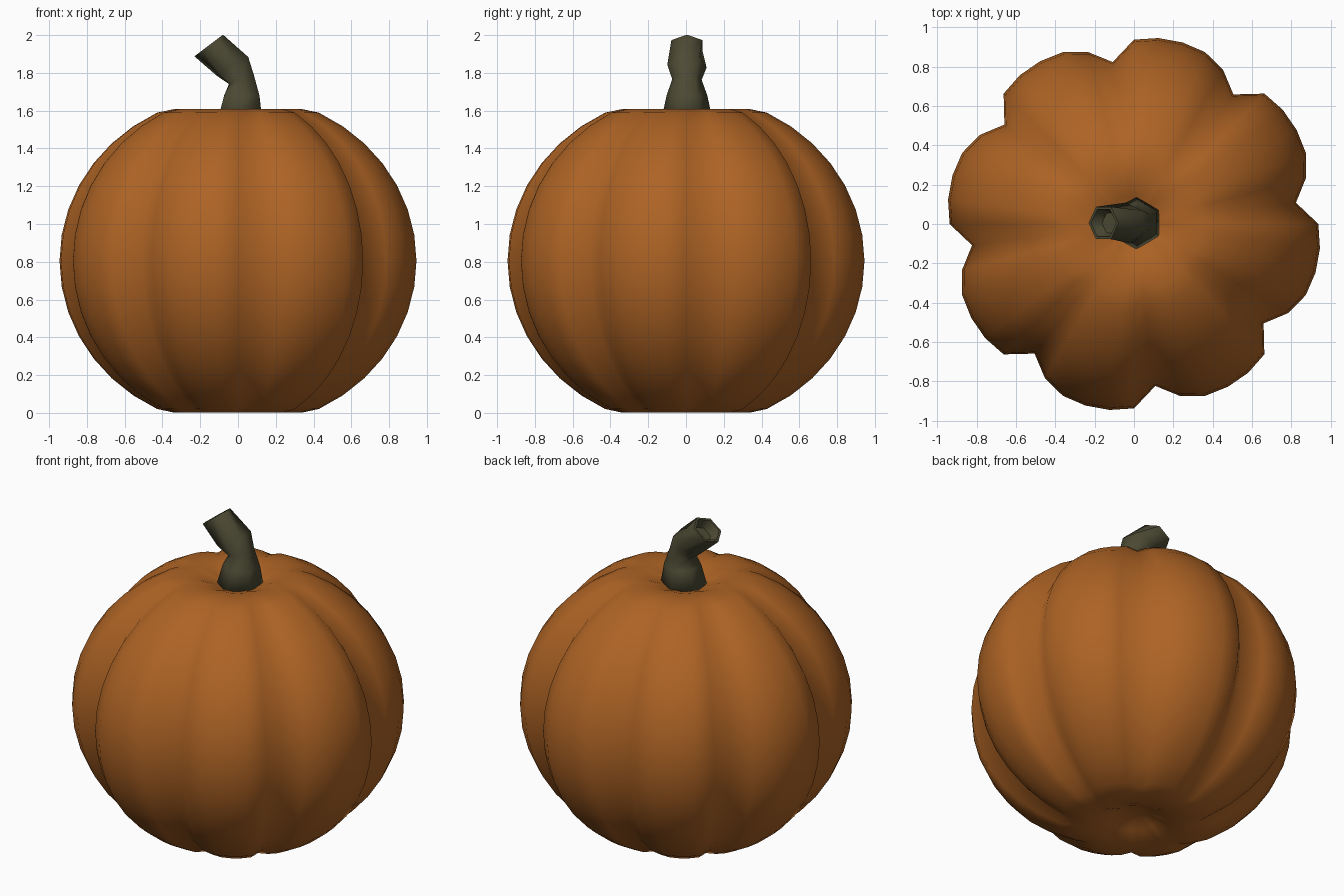
import bpy, bmesh
from math import sin, cos, radians
from mathutils import Vector

cube = bpy.data.objects.get("Cube")
if cube:
    bpy.data.objects.remove(cube, do_unlink=True)


def material(name, color):
    mat = bpy.data.materials.new(name)
    mat.use_nodes = True
    mat.diffuse_color = color
    bsdf = mat.node_tree.nodes["Principled BSDF"]
    bsdf.inputs["Base Color"].default_value = color
    bsdf.inputs["Roughness"].default_value = 0.8
    return mat


def bridge(bm, a, b):
    n = len(a)
    return [bm.faces.new((a[i], a[(i + 1) % n], b[(i + 1) % n], b[i])) for i in range(n)]


def finish(bm, name, mat):
    bmesh.ops.recalc_face_normals(bm, faces=bm.faces)
    for face in bm.faces:
        face.smooth = True
    mesh = bpy.data.meshes.new(name)
    bm.to_mesh(mesh)
    bm.free()
    mesh.materials.append(mat)
    obj = bpy.data.objects.new(name, mesh)
    bpy.context.collection.objects.link(obj)
    return obj


orange = material("pumpkin_orange", (0.42, 0.125, 0.018, 1))
green = material("stem_green", (0.075, 0.07, 0.035, 1))

# Pumpkin body: ribbed rings, with a dimple at each pole
LOBES = 8
RIB = (0.83, 0.905, 0.945, 0.955, 0.953, 0.937)
SEGMENTS = LOBES * len(RIB)
MID = 0.805
upper = [(cos(radians(a)), 0.88 * sin(radians(a))) for a in range(0, 64, 9)]
upper += [(0.36, 0.803), (0.24, 0.8), (0.15, 0.77), (0.08, 0.74)]
profile = [(r, -h) for r, h in reversed(upper[1:])] + upper

bm = bmesh.new()
rings = []
for r, h in profile:
    depth = min(1, r / 0.36)          # ribs fade out near the poles
    ring = []
    for i in range(SEGMENTS):
        a = radians(7.5) + radians(360) * i / SEGMENTS
        rad = r * (0.945 + (RIB[i % len(RIB)] - 0.945) * depth)
        ring.append(bm.verts.new((rad * cos(a), rad * sin(a), MID + h)))
    rings.append(ring)
for a, b in zip(rings, rings[1:]):
    bridge(bm, a, b)
bm.faces.new(rings[0])
bm.faces.new(rings[-1])
finish(bm, "pumpkin_body", orange)

# Stem: bent six-sided tube; each ring is x, z, radius, lean and twist in degrees
STEM = [
    (0.01, 1.54, 0.138, 0, 30),
    (0.02, 1.68, 0.108, 0, 30),
    (0.018, 1.765, 0.078, 20, 34),
    (-0.03, 1.835, 0.105, 30, 38),
    (-0.155, 1.945, 0.095, 37, 60),
    (-0.155, 1.945, 0.08, 37, 60),    # hollow cut end
    (-0.115, 1.90, 0.06, 37, 60),
]
bm = bmesh.new()
rings = []
for x, z, rad, lean, twist in STEM:
    across = Vector((cos(radians(lean)), 0, sin(radians(lean))))
    side = Vector((0, 1, 0))
    ring = []
    for i in range(6):
        a = radians(60 * i + twist)
        p = Vector((x, 0.005, z)) + rad * (cos(a) * across + sin(a) * side)
        ring.append(bm.verts.new(p))
    rings.append(ring)
for a, b in zip(rings, rings[1:]):
    bridge(bm, a, b)
bm.faces.new(rings[0])
bm.faces.new(rings[-1])
bm.edges.ensure_lookup_table()
for ring in rings[4:]:                # crisp rim around the cut
    for i in range(6):
        bm.edges.get((ring[i], ring[(i + 1) % 6])).smooth = False
finish(bm, "stem", green)
